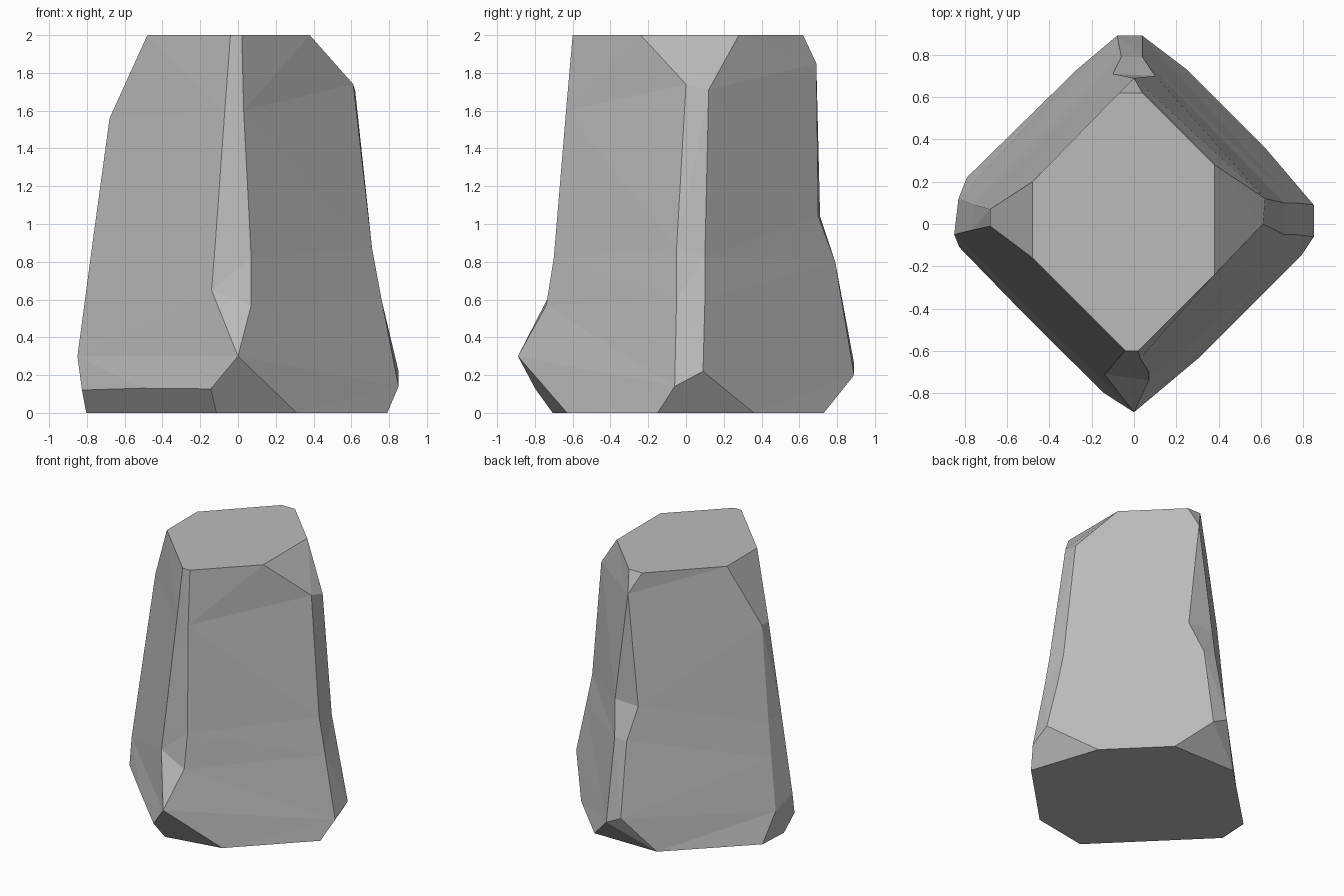
import bpy
import bmesh
from mathutils import Vector

# Remove only the default object
default = bpy.data.objects.get("Cube")
if default:
    bpy.data.objects.remove(default, do_unlink=True)


def make_material(name, colour):
    material = bpy.data.materials.new(name)
    material.use_nodes = True
    material.diffuse_color = colour
    shader = next(n for n in material.node_tree.nodes if n.type == "BSDF_PRINCIPLED")
    shader.inputs["Base Color"].default_value = colour
    shader.inputs["Roughness"].default_value = 0.9
    return material


# Two edge paths per chipped corner, each running from the top to the base:
# top, shoulder, waist, knee, foot, base
front_corner = (
    [(-.04, -.6, 2), (-.07, -.63, 1.6), (-.12, -.69, .9), (-.14, -.71, .65), (0, -.89, .3), (-.25, -.73, 0)],
    [(.02, -.6, 2), (.03, -.635, 1.6), (.07, -.7, .82), (.07, -.74, .57), (0, -.89, .3), (.31, -.63, 0)],
)
right_corner = (
    [(.38, -.24, 2), (.61, 0, 1.74), (.71, -.05, .87), (.76, -.05, .6), (.85, -.06, .14), (.79, -.15, 0)],
    [(.38, .28, 2), (.62, .12, 1.71), (.71, .1, .83), (.76, .1, .6), (.85, .09, .22), (.62, .36, 0)],
)
back_corner = (
    [(.04, .62, 2), (0, .69, 1.85), (.1, .7, 1.04), (.04, .79, .8), (.04, .89, .2), (.25, .73, 0)],
    [(-.07, .62, 2), (0, .69, 1.85), (-.1, .71, 1.04), (-.06, .79, .8), (-.08, .89, .26), (-.27, .73, 0)],
)
left_corner = (
    [(-.48, .2, 2), (-.68, .07, 1.56), (-.75, .09, .85), (-.78, .1, .6), (-.83, .12, .22), (-.79, .22, 0)],
    [(-.48, -.16, 2), (-.68, -.01, 1.56), (-.77, -.03, .9), (-.81, -.04, .6), (-.85, -.05, .3), (-.81, -.15, 0)],
)


def loft_paths(bm, paths):
    """Skin neighbouring edge paths all the way round and cap both ends."""
    columns = [[bm.verts.new(point) for point in path] for path in paths]
    for index, column in enumerate(columns):
        following = columns[(index + 1) % len(columns)]
        for level in range(len(column) - 1):
            bm.faces.new((column[level], column[level + 1],
                          following[level + 1], following[level]))
    bm.faces.new([column[0] for column in columns])
    bm.faces.new([column[-1] for column in reversed(columns)])


def chip(bm, point, normal):
    """Slice off everything beyond a plane and close the flat cut."""
    cut = bmesh.ops.bisect_plane(
        bm, geom=bm.verts[:] + bm.edges[:] + bm.faces[:], dist=0.0001,
        plane_co=Vector(point), plane_no=Vector(normal).normalized(), clear_outer=True)
    rim = [item for item in cut["geom_cut"] if isinstance(item, bmesh.types.BMEdge)]
    bmesh.ops.holes_fill(bm, edges=rim, sides=0)


# Stone pillar body
bm = bmesh.new()
loft_paths(bm, [path for corner in (front_corner, right_corner, back_corner, left_corner)
                for path in corner])
bmesh.ops.remove_doubles(bm, verts=bm.verts[:], dist=0.001)
bmesh.ops.triangulate(bm, faces=[f for f in bm.faces if len(f.verts) == 4])

# Chamfer along the foot of the front side facing -x
chip(bm, (-.14, -.68, 0), (-.71, -.71, -.68))

bmesh.ops.recalc_face_normals(bm, faces=bm.faces[:])
mesh = bpy.data.meshes.new("stone_pillar")
bm.to_mesh(mesh)
bm.free()
mesh.materials.append(make_material("stone_grey", (.5, .5, .5, 1)))
stone_pillar = bpy.data.objects.new("stone_pillar", mesh)
bpy.context.scene.collection.objects.link(stone_pillar)
